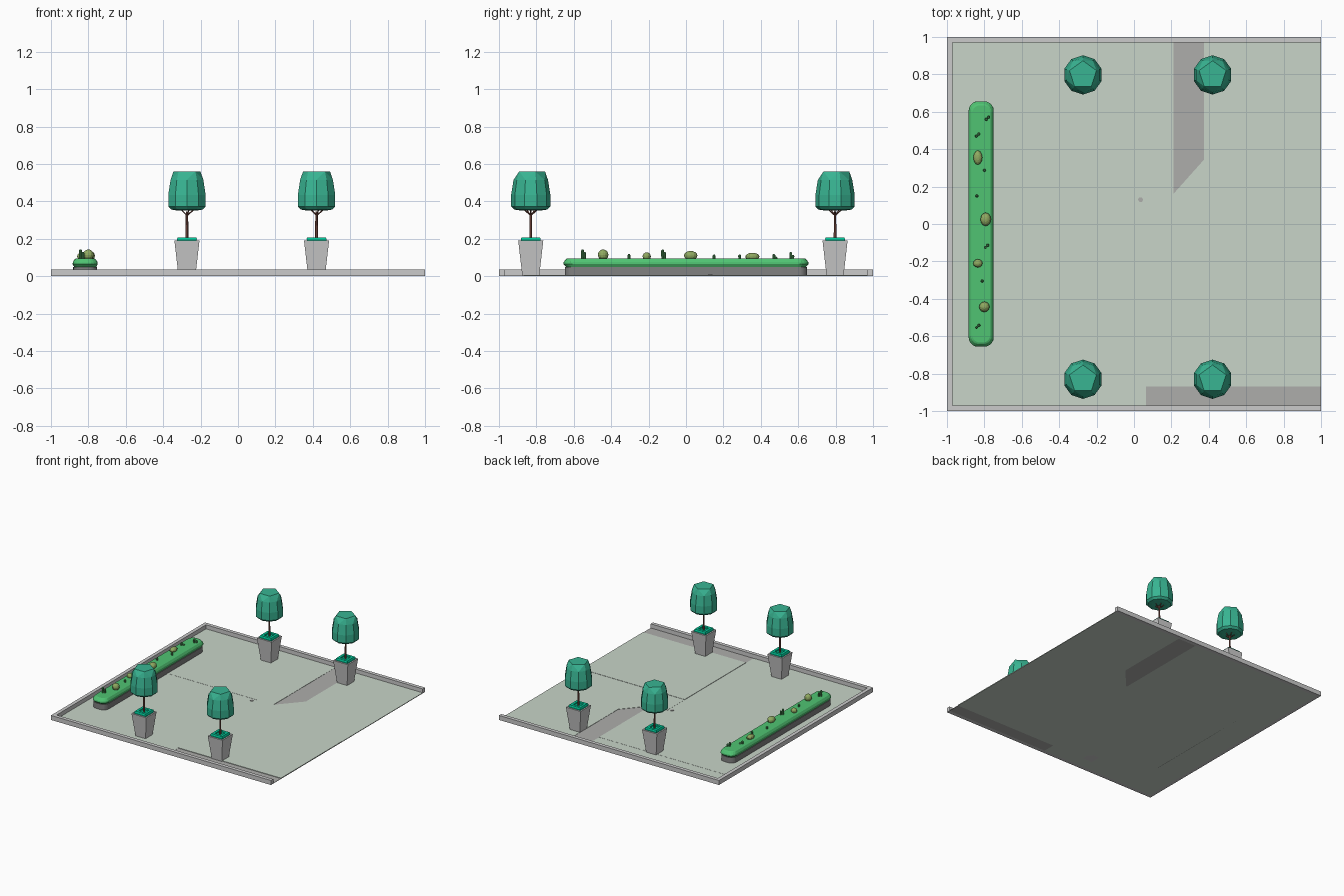
import bpy, bmesh
from math import sin, cos, pi
from mathutils import Vector

if "Cube" in bpy.data.objects:
    bpy.data.objects.remove(bpy.data.objects["Cube"])


def mat(name, r, g, b):
    m = bpy.data.materials.new(name)
    m.diffuse_color = (r, g, b, 1)
    m.use_nodes = True
    m.node_tree.nodes["Principled BSDF"].inputs["Base Color"].default_value = m.diffuse_color
    return m


FLOOR = mat("floor_green_grey", .58, .66, .58)
STRIP = mat("strip_grey", .42, .42, .41)
DARK = mat("planter_grey", .22, .22, .22)
LEAF = mat("crown_green", .04, .46, .29)
TURF = mat("pot_planting_green", .0, .55, .30)
HEDGE = mat("hedge_green", .08, .55, .17)
CACTUS = mat("cactus_green", .08, .30, .10)
OLIVE = mat("cactus_olive", .28, .40, .12)
BARK = mat("bark_brown", .22, .08, .06)


def finish(name, bm, material=None, loc=(0, 0, 0)):
    bmesh.ops.recalc_face_normals(bm, faces=bm.faces)
    me = bpy.data.meshes.new(name)
    bm.to_mesh(me)
    bm.free()
    ob = bpy.data.objects.new(name, me)
    ob.location = loc
    bpy.context.collection.objects.link(ob)
    if material:
        me.materials.append(material)
    return ob


def loft(name, rings, material=None, loc=(0, 0, 0)):
    """Skin a stack of equal-length rings and cap both ends."""
    bm = bmesh.new()
    vs = [[bm.verts.new(p) for p in r] for r in rings]
    n = len(rings[0])
    for a, b in zip(vs, vs[1:]):
        for i in range(n):
            j = (i + 1) % n
            bm.faces.new((a[i], a[j], b[j], b[i]))
    bm.faces.new(vs[0][::-1])
    bm.faces.new(vs[-1])
    return finish(name, bm, material, loc)


def ring(r, z, n, turn=0.0):
    return [(r * cos(turn + 2 * pi * i / n), r * sin(turn + 2 * pi * i / n), z) for i in range(n)]


def square(h, z):
    return [(-h, -h, z), (h, -h, z), (h, h, z), (-h, h, z)]


def prism(name, pts, z0, z1, material=None):
    return loft(name, [[(x, y, z) for x, y in pts] for z in (z0, z1)], material)


def rect(x0, x1, y0, y1):
    return [(x0, y0), (x1, y0), (x1, y1), (x0, y1)]


def rod(name, a, b, r0, r1, n, material):
    a, b = Vector(a), Vector(b)
    q = (b - a).to_track_quat('Z', 'Y')
    return loft(name, [[a + q @ Vector(p) for p in ring(r0, 0, n)],
                       [b + q @ Vector(p) for p in ring(r1, 0, n)]], material)


# Paving panels with tiny level changes
panels = [
    (rect(-.97, .21, .83, .97), .004), (rect(-.97, .21, .16, .83), .005),
    (rect(-.97, .065, -.97, .16), .004), (rect(.065, .21, -.075, .16), .005),
    ([(.21, -.075), (1, -.075), (1, .97), (.375, .97), (.375, .345), (.21, .16)], .005),
    (rect(.065, 1, -.87, -.075), .007)]
for pts, h in panels:
    prism("paving_panel", pts, 0, h, FLOOR)

# Darker sunken strips and the drain
prism("back_strip", [(.21, .16), (.375, .345), (.375, .97), (.21, .97)], 0, .003, STRIP)
prism("front_strip", rect(.065, 1, -.97, -.87), 0, .003, STRIP)
loft("drain", [ring(.013, .001, 12), ring(.013, .008, 12)], STRIP, (.035, .13, 0))

# Low kerb on three sides
prism("kerb", [(1, -1), (1, -.97), (-.97, -.97), (-.97, .97), (1, .97), (1, 1), (-1, 1), (-1, -1)],
      0, .037)

# Potted trees
for x in (-.273, .42):
    for y in (-.83, .797):
        loc = (x, y, 0)
        loft("pot", [square(.045, 0), square(.067, .19), square(.056, .19), square(.055, .18)],
             None, loc)
        loft("pot_planting", [square(.050, .178), square(.053, .20), square(.049, .208),
                              square(.028, .208), square(.026, .199)], TURF, loc)
        rod("trunk", (x, y, .19), (x, y, .345), .009, .006, 6, BARK)
        for i in range(5):
            a = 2 * pi * i / 5
            rod("branch", (x, y, .325), (x + .045 * cos(a), y + .045 * sin(a), .362),
                .004, .003, 4, BARK)
        # Ten-sided crown closing to a pentagonal top
        bm = bmesh.new()
        turn = pi / 10
        prof = [(.060, .352), (.088, .356), (.105, .372), (.105, .435), (.092, .515)]
        rs = [[bm.verts.new(p) for p in ring(r, z, 10, turn)] for r, z in prof]
        for a, b in zip(rs, rs[1:]):
            for i in range(10):
                j = (i + 1) % 10
                bm.faces.new((a[i], a[j], b[j], b[i]))
        top = [bm.verts.new(p) for p in ring(.076, .56, 5, turn)]
        last = rs[-1]
        for i in range(5):
            k, m, n = 2 * i, 2 * i + 1, (2 * i + 2) % 10
            bm.faces.new((last[k], last[m], top[i]))
            bm.faces.new((last[m], last[n], top[(i + 1) % 5]))
            bm.faces.new((last[m], top[(i + 1) % 5], top[i]))
        bm.faces.new(top)
        bm.faces.new(rs[0][::-1])
        finish("tree_crown", bm, LEAF, loc)


# Long rounded planter and its hedge
def rounded(hx, hy, r, z):
    out = []
    for k, (sx, sy) in enumerate([(1, 1), (-1, 1), (-1, -1), (1, -1)]):
        for i in range(6):
            a = k * pi / 2 + i * pi / 10
            out.append((sx * (hx - r) + r * cos(a), sy * (hy - r) + r * sin(a), z))
    return out


px = -.817
loft("planter_base", [rounded(.064, .648, .045, 0), rounded(.064, .648, .045, .05)], DARK, (px, 0, 0))
loft("hedge", [rounded(.058, .64, .04, .048), rounded(.067, .656, .05, .064),
               rounded(.066, .654, .05, .075), rounded(.056, .642, .045, .091),
               rounded(.048, .634, .04, .095)], HEDGE, (px, 0, 0))

# Round cacti: x, y, radius x, radius y, top
for x, y, rx, ry, top in [(-.835, .355, .024, .038, .125), (-.793, .025, .028, .036, .135),
                          (-.835, -.21, .025, .022, .127), (-.80, -.443, .028, .028, .143)]:
    bm = bmesh.new()
    bmesh.ops.create_uvsphere(bm, u_segments=12, v_segments=8, radius=1)
    hz = (top - .085) / 2
    bmesh.ops.scale(bm, vec=(rx, ry, hz), verts=bm.verts)
    finish("round_cactus", bm, OLIVE, (x, y, top - hz))

# Column cacti, some with a shorter neighbour
for x, y, top, pair in [(-.79, .56, .128, 1), (-.843, .47, .118, 1), (-.80, .287, .115, 0),
                        (-.84, .15, .115, 0), (-.795, -.125, .142, 1), (-.812, -.305, .118, 0),
                        (-.842, -.553, .143, 1)]:
    for k in range(1 + pair):
        t = top - .014 * k
        loft("column_cactus", [ring(.007, .09, 8), ring(.008, t - .006, 8), ring(.004, t, 8)],
             CACTUS, (x + .013 * k, y + .011 * k, 0))
